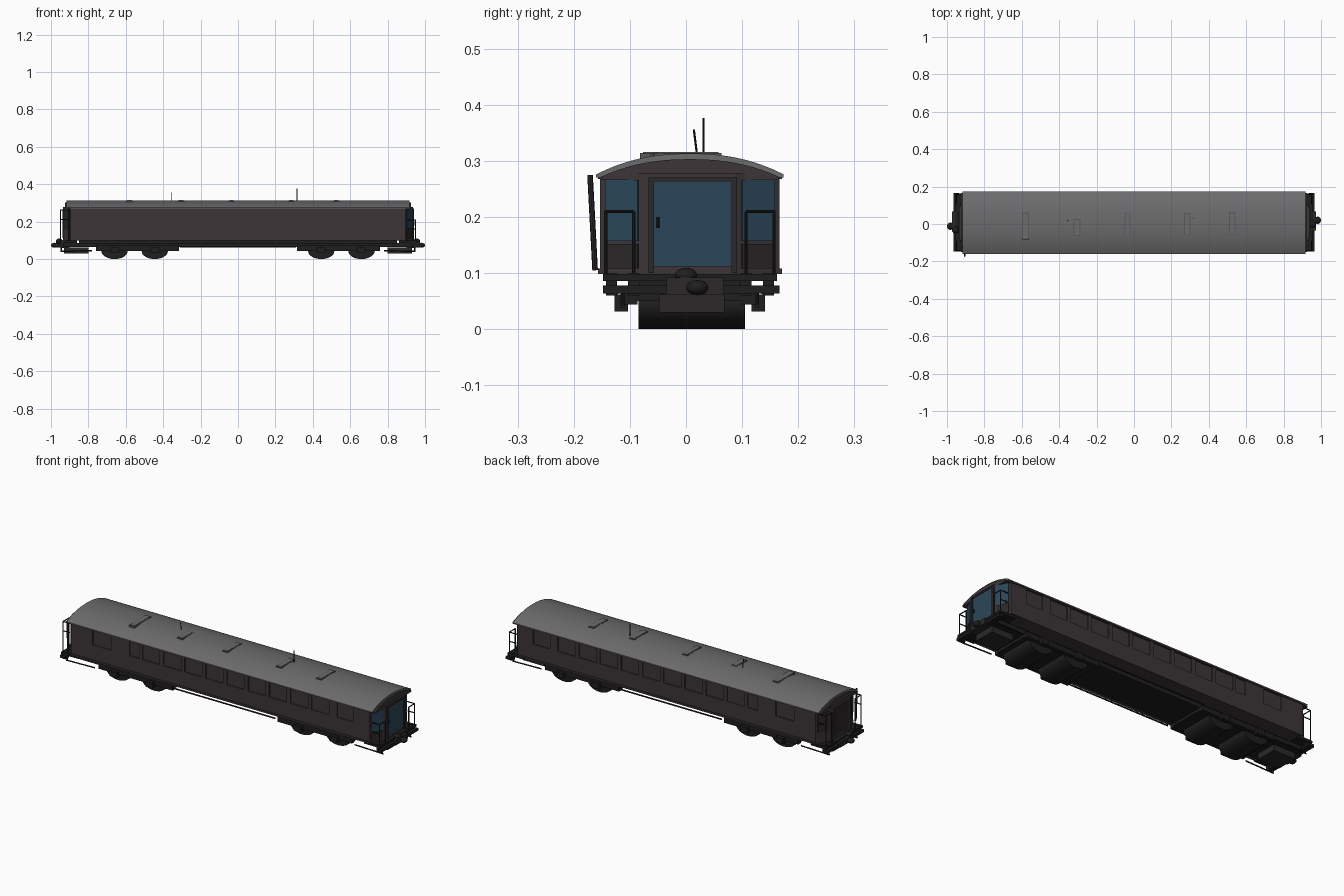
import bpy, bmesh, math
from mathutils import Vector, Matrix

if "Cube" in bpy.data.objects:
    bpy.data.objects.remove(bpy.data.objects["Cube"])

CY = 0.007  # centre line of the carriage


def mat(name, r, g, b):
    m = bpy.data.materials.new(name)
    m.diffuse_color = (r, g, b, 1)
    m.use_nodes = True
    m.node_tree.nodes["Principled BSDF"].inputs["Base Color"].default_value = m.diffuse_color
    return m


BODY = mat("dark_brown_paint", 0.045, 0.036, 0.039)
ROOF = mat("roof_grey", 0.15, 0.15, 0.155)
VENT = mat("vent_grey", 0.10, 0.10, 0.105)
BLACK = mat("underframe_black", 0.014, 0.013, 0.014)
GLASS = mat("blue_glass", 0.024, 0.062, 0.10)
TRIM = mat("dark_trim", 0.025, 0.021, 0.023)


def finish(name, bm, m, smooth=False):
    bmesh.ops.recalc_face_normals(bm, faces=bm.faces)
    me = bpy.data.meshes.new(name)
    bm.to_mesh(me)
    bm.free()
    ob = bpy.data.objects.new(name, me)
    bpy.context.collection.objects.link(ob)
    me.materials.append(m)
    if smooth:
        bpy.ops.object.select_all(action='DESELECT')
        ob.select_set(True)
        bpy.context.view_layer.objects.active = ob
        bpy.ops.object.shade_smooth_by_angle(angle=math.radians(35))
    return ob


def add_box(bm, x0, x1, y0, y1, z0, z1):
    mx = Matrix.Translation(((x0 + x1) / 2, (y0 + y1) / 2, (z0 + z1) / 2)) @ Matrix.Diagonal((x1 - x0, y1 - y0, z1 - z0, 1))
    bmesh.ops.create_cube(bm, size=1, matrix=mx)


def boxes(name, m, items):
    bm = bmesh.new()
    for it in items:
        add_box(bm, *it)
    return finish(name, bm, m)


def rods(name, m, segs, r=0.003, n=8):
    bm = bmesh.new()
    for a, b in segs:
        a, b = Vector(a), Vector(b)
        rot = (b - a).to_track_quat('Z', 'Y').to_matrix().to_4x4()
        bmesh.ops.create_cone(bm, cap_ends=True, segments=n, radius1=r, radius2=r, depth=(b - a).length,
                              matrix=Matrix.Translation((a + b) / 2) @ rot)
    return finish(name, bm, m, True)


def prism(name, m, pts, vec, smooth=False):
    bm = bmesh.new()
    f = bm.faces.new([bm.verts.new(p) for p in pts])
    ext = bmesh.ops.extrude_face_region(bm, geom=[f])['geom']
    bmesh.ops.translate(bm, vec=vec, verts=[v for v in ext if isinstance(v, bmesh.types.BMVert)])
    return finish(name, bm, m, smooth)


def panel(name, m, a, b, z0, z1, t=0.003):
    """thin plate standing on the plan line a-b, bulging outward by t"""
    d = (Vector(b) - Vector(a)).normalized()
    nrm = Vector((d.y, -d.x, 0)) * t
    base = Vector((0, 0, 0)) - nrm * 0.5
    pts = [Vector((p[0], p[1], z)) + base for p, z in ((a, z0), (b, z0), (b, z1), (a, z1))]
    return prism(name, m, pts, nrm * 1.5)


# carriage body with bevelled ends
W, IN, XB, XE = 0.160, 0.080, 0.895, 0.935
half = [(XB, -W), (XE, -IN), (XE, IN), (XB, W)]
plan = half + [(-x, -y) for x, y in half]
body = prism("carriage_body", BODY, [(x, y + CY, 0.098) for x, y in plan], (0, 0, 0.18))

# shallow side windows cut into both sides
wins = [(-0.71, 0.11), (-0.515, 0.06)] + [(-0.415 + 0.127 * i, 0.105) for i in range(9)] + [(0.75, 0.10)]
cut = boxes("window_cutter", BODY, [(x - w / 2, x + w / 2, CY + s * W - 0.006, CY + s * W + 0.006, 0.188, 0.266)
                                    for x, w in wins for s in (-1, 1)])
mod = body.modifiers.new("windows", 'BOOLEAN')
mod.object = cut
mod.operation = 'DIFFERENCE'
bpy.context.view_layer.objects.active = body
bpy.ops.object.modifier_apply(modifier=mod.name)
bpy.data.objects.remove(cut)

# skirt moulding and gutter along the sides
boxes("side_mouldings", BODY, [(-XB, XB, CY + s * W - 0.004, CY + s * W + 0.004, z, z + h)
                               for s in (-1, 1) for z, h in ((0.098, 0.010), (0.268, 0.008))])


# arched roof and the end fascias below it
def arch(w, z0, rise, x, n=20):
    pts = [(x, CY - w, z0 - 0.006)]
    for i in range(n + 1):
        u = -1 + 2 * i / n
        pts.append((x, CY + u * w, z0 + rise * (1 - abs(u) ** 2.3)))
    return pts + [(x, CY + w, z0 - 0.006)]


prism("roof", ROOF, arch(0.167, 0.276, 0.037, -0.917), (1.834, 0, 0), True)
prism("roof_end_fascia", BODY, arch(0.158, 0.272, 0.031, -0.926), (1.852, 0, 0), True)

# roof hatches
for i, (x, y, hw, hl) in enumerate([(-0.58, -0.01, 0.018, 0.072), (-0.305, -0.018, 0.018, 0.045),
                                    (-0.035, 0.0, 0.016, 0.06), (0.285, 0.0, 0.017, 0.058), (0.525, 0.003, 0.017, 0.06)]):
    boxes(f"roof_hatch_{i + 1}", VENT, [(x - hw, x + hw, y - hl, y + hl, 0.300, 0.314)])
    boxes(f"roof_hatch_lid_{i + 1}", ROOF, [(x - hw + .005, x + hw - .005, y - hl + .005, y + hl - .005, 0.305, 0.3155)])

# antennas
rods("antennas", BLACK, [((0.315, 0.031, 0.30), (0.315, 0.031, 0.376)),
                         ((-0.353, 0.021, 0.30), (-0.355, 0.014, 0.356))], 0.002)

# cab end: blue door and corner windows, with trim
def corner(t, s):  # point along a bevelled corner, t=0 at the door
    return (XE + (XB - XE) * t, CY + s * (IN + (W - IN) * t))


panel("cab_door_glass", GLASS, (XE, CY - 0.064), (XE, CY + 0.074), 0.112, 0.262)
for s, side in ((-1, "left"), (1, "right")):
    a, b = corner(0.15, s), corner(0.88, s)
    pts = (b, a) if s < 0 else (a, b)
    panel(f"cab_window_{side}", GLASS, *pts, 0.157, 0.266)
    panel(f"cab_lower_panel_{side}", TRIM, *pts, 0.108, 0.152)
boxes("door_posts", TRIM, [(XE - 0.004, XE + 0.007, y - 0.005, y + 0.005, 0.1, 0.266) for y in (CY - 0.069, CY + 0.079)])
boxes("door_header", TRIM, [(XE - 0.004, XE + 0.005, CY - 0.074, CY + 0.084, 0.262, 0.270)])
rods("door_handle", BLACK, [((XE + 0.006, -0.05, 0.18), (XE + 0.006, -0.05, 0.20))], 0.003)

# rear end: plain door and panels
panel("rear_door", TRIM, (-XE, CY + 0.06), (-XE, CY - 0.06), 0.112, 0.262)
for s, side in ((-1, "right"), (1, "left")):
    a, b = [(-p[0], p[1]) for p in (corner(0.15, s), corner(0.88, s))]
    panel(f"rear_panel_{side}", TRIM, *((a, b) if s < 0 else (b, a)), 0.157, 0.262)

# underframe, end platforms and buffer beams
boxes("underframe", BLACK, [(-0.94, 0.94, CY - 0.10, CY + 0.10, 0.064, 0.086),
                            (-0.85, 0.85, CY - 0.05, CY + 0.05, 0.08, 0.10)])
for e, name in ((1, "cab"), (-1, "rear")):
    xs = lambda a, b: (min(e * a, e * b), max(e * a, e * b))
    boxes(f"{name}_platform", BLACK, [(*xs(0.86, 0.958), CY - 0.155, CY + 0.155, 0.086, 0.098),
                                      (*xs(0.935, 0.965), CY - 0.155, CY + 0.160, 0.064, 0.078)])
    boxes(f"{name}_brackets", BLACK, [(*xs(0.93, 0.95), CY + y - 0.01, CY + y + 0.01, 0.06, 0.1)
                                      for y in (-0.14, -0.1, 0.1, 0.14)])
    boxes(f"{name}_drawgear", TRIM, [(*xs(0.90, 0.972), CY - 0.042, CY + 0.06, 0.062, 0.092),
                                     (*xs(0.80, 0.93), CY - 0.055, CY + 0.062, 0.030, 0.062)])
    # coupler knuckle
    bm = bmesh.new()
    cy = 0.02 if e > 0 else -0.012
    for x, y, z, r in ((0.982, cy, 0.074, 0.018), (0.955, cy - 0.02, 0.096, 0.018)):
        bmesh.ops.create_uvsphere(bm, u_segments=16, v_segments=10, radius=r,
                                  matrix=Matrix.Translation((e * x, y, z)) @ Matrix.Diagonal((1, 1.1, 0.75, 1)))
    finish(f"{name}_coupler", bm, BLACK, True)
    # platform railings and low guard rods
    top = 0.21 if e > 0 else 0.262
    seg = []
    for s in (-1, 1):
        y = CY + s * 0.15
        seg += [((e * 0.95, y, 0.09), (e * 0.95, y, top)), ((e * 0.95, y, top), (e * 0.905, y, top)),
                ((e * 0.95, y, top - 0.05), (e * 0.91, y, top - 0.05)),
                ((e * 0.95, y, top), (e * 0.95, CY + s * 0.10, top)),
                ((e * 0.95, CY + s * 0.10, top), (e * 0.95, CY + s * 0.10, 0.09))]
    rods(f"{name}_railing", BLACK, seg, 0.0028)
    rods(f"{name}_guard_rods", BLACK, [((e * 0.78, CY + s * 0.12, 0.045), (e * 0.95, CY + s * 0.12, 0.041)) for s in (-1, 1)]
         + [((e * 0.945, CY + s * 0.12, 0.041), (e * 0.945, CY + s * 0.12, 0.07)) for s in (-1, 1)], 0.0035)

    # bogie frame and axle boxes
    ax = (0.445, 0.66)
    boxes(f"{name}_bogie", BLACK, [(*xs(0.315, 0.76), CY + y - 0.012, CY + y + 0.012, 0.044, 0.072) for y in (-0.105, 0.105)]
          + [(*xs(0.315, 0.76), CY - 0.10, CY + 0.10, 0.05, 0.08)]
          + [(*xs(x - 0.022, x + 0.022), CY + s * 0.122 - 0.012, CY + s * 0.122 + 0.012, 0.032, 0.062)
             for x in ax for s in (-1, 1)])
    # wheel drums
    bm = bmesh.new()
    for x in ax:
        bmesh.ops.create_cone(bm, cap_ends=True, segments=32, radius1=1, radius2=1, depth=0.19,
                              matrix=Matrix.Translation((e * x, 0.01, 0.042)) @ Matrix.Diagonal((0.07, 1, 0.042, 1))
                              @ Matrix.Rotation(math.pi / 2, 4, 'X'))
    finish(f"{name}_wheels", bm, BLACK, True)

# truss rods under the middle and door-side step post
rods("truss_rods", BLACK, [((-0.31, CY + y, 0.066), (0.31, CY + y, 0.066)) for y in (-0.13, 0.13)], 0.004)
rods("corner_post", TRIM, [((-0.905, -0.162, 0.105), (-0.905, -0.171, 0.275))], 0.005)
